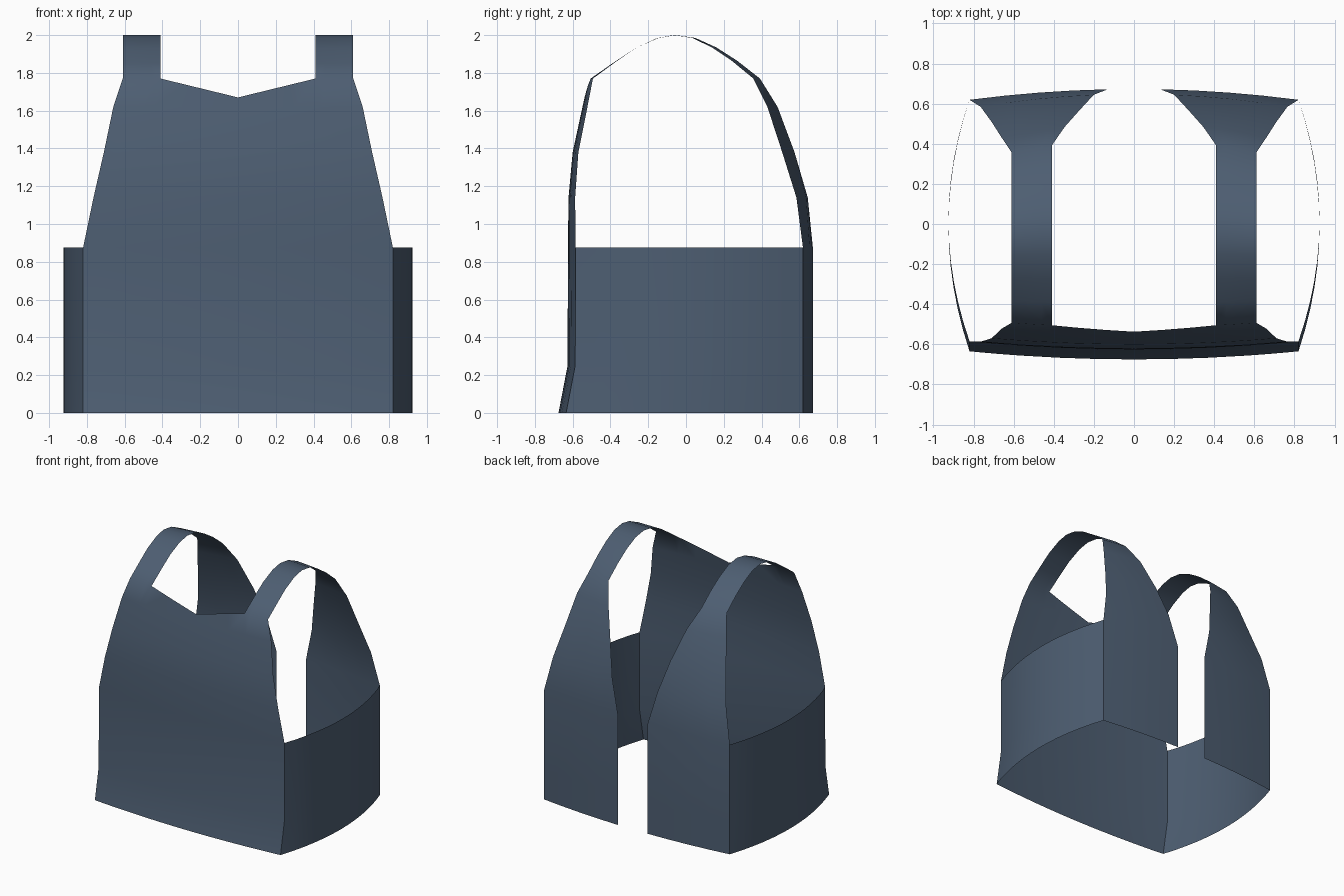
import bpy
import bmesh

cube = bpy.data.objects.get("Cube")
if cube:
    bpy.data.objects.remove(cube, do_unlink=True)

# One slate blue cloth colour
cloth = bpy.data.materials.new("slate_blue_cloth")
cloth.use_nodes = True
colour = (0.075, 0.112, 0.168, 1)
cloth.diffuse_color = colour
bsdf = cloth.node_tree.nodes["Principled BSDF"]
bsdf.inputs["Base Color"].default_value = colour
bsdf.inputs["Roughness"].default_value = 0.9

bm = bmesh.new()
INNER, OUTER, SHOULDER = 0.41, 0.61, 1.77
STEPS = [i / 4 for i in range(5)]


def patch(rows):
    """Skin a grid of points with quads."""
    grid = [[bm.verts.new(p) for p in row] for row in rows]
    for a, b in zip(grid, grid[1:]):
        for i in range(len(a) - 1):
            bm.faces.new((a[i], a[i + 1], b[i + 1], b[i]))


def mix(a, b, t):
    return a + (b - a) * t


# Front panel: height, centre depth, half width
FRONT = [(0, -0.675, 0.82), (0.25, -0.627, 0.82), (0.875, -0.625, 0.82),
         (1.14, -0.622, 0.765), (1.38, -0.60, 0.71), (1.62, -0.548, 0.66),
         (SHOULDER, -0.515, OUTER)]
BOW = 0.06
half = [0, INNER / OUTER / 3, INNER / OUTER * 2 / 3]
half += [mix(INNER, OUTER, t) / OUTER for t in STEPS]
columns = [-f for f in reversed(half[1:])] + half
rows = []
for z, y, w in FRONT:
    row = []
    for f in columns:
        x = f * w
        # The top row dips to a shallow V neckline
        dip = 0.1 * max(0, 1 - abs(x) / INNER) if z == SHOULDER else 0
        row.append((x, y + BOW * x * x - 0.22 * dip, z - dip))
    rows.append(row)
patch(rows)

# Back panels: height, centre depth, bow, inner and outer edge
BACK = [(SHOULDER, 0.42, 0.17, INNER, OUTER), (1.62, 0.505, 0.17, 0.345, 0.66),
        (1.38, 0.585, 0.15, 0.265, 0.71), (1.14, 0.649, 0.11, 0.20, 0.765),
        (0.875, 0.673, 0.08, 0.13, 0.82), (0.25, 0.673, 0.08, 0.13, 0.82),
        (0, 0.673, 0.08, 0.13, 0.82)]
# Shoulder strap arc: depth, height
STRAP = [(-0.39, 1.85), (-0.27, 1.93), (-0.15, 1.983), (-0.055, 2.0),
         (0.05, 1.985), (0.16, 1.935), (0.27, 1.865)]

for side in (-1, 1):
    # Strap joins the front shoulder to the back panel
    xs = [mix(INNER, OUTER, t) for t in STEPS]
    rows = [[(side * x, FRONT[-1][1] + BOW * x * x, SHOULDER) for x in xs]]
    for i, (y, z) in enumerate(STRAP):
        k = mix(BOW, -0.17, (i + 1) / (len(STRAP) + 1))
        rows.append([(side * x, y + k * (x * x - INNER ** 2), z) for x in xs])
    for z, y, k, a, b in BACK:
        xs = [mix(a, b, t) for t in STEPS]
        rows.append([(side * x, y - k * x * x, z) for x in xs])
    patch(rows)

    # Bowed side panel between the front and back corners
    rows = []
    for (z, yf, w), (_, yb, k, _, _) in zip(FRONT[:3], reversed(BACK[-3:])):
        start, end = yf + BOW * w * w, yb - k * w * w
        rows.append([(side * (w + 0.105 * (1 - (i / 6 - 1) ** 2)),
                      mix(start, end, i / 12), z) for i in range(13)])
    patch(rows)

# Weld the seams and shade smooth, keeping the corners sharp
bmesh.ops.remove_doubles(bm, verts=bm.verts[:], dist=0.001)
bmesh.ops.recalc_face_normals(bm, faces=bm.faces[:])
mesh = bpy.data.meshes.new("vest")
bm.to_mesh(mesh)
bm.free()
mesh.materials.append(cloth)
vest = bpy.data.objects.new("vest", mesh)
bpy.context.collection.objects.link(vest)
bpy.ops.object.select_all(action="DESELECT")
vest.select_set(True)
bpy.context.view_layer.objects.active = vest
bpy.ops.object.shade_smooth_by_angle(angle=0.8)
